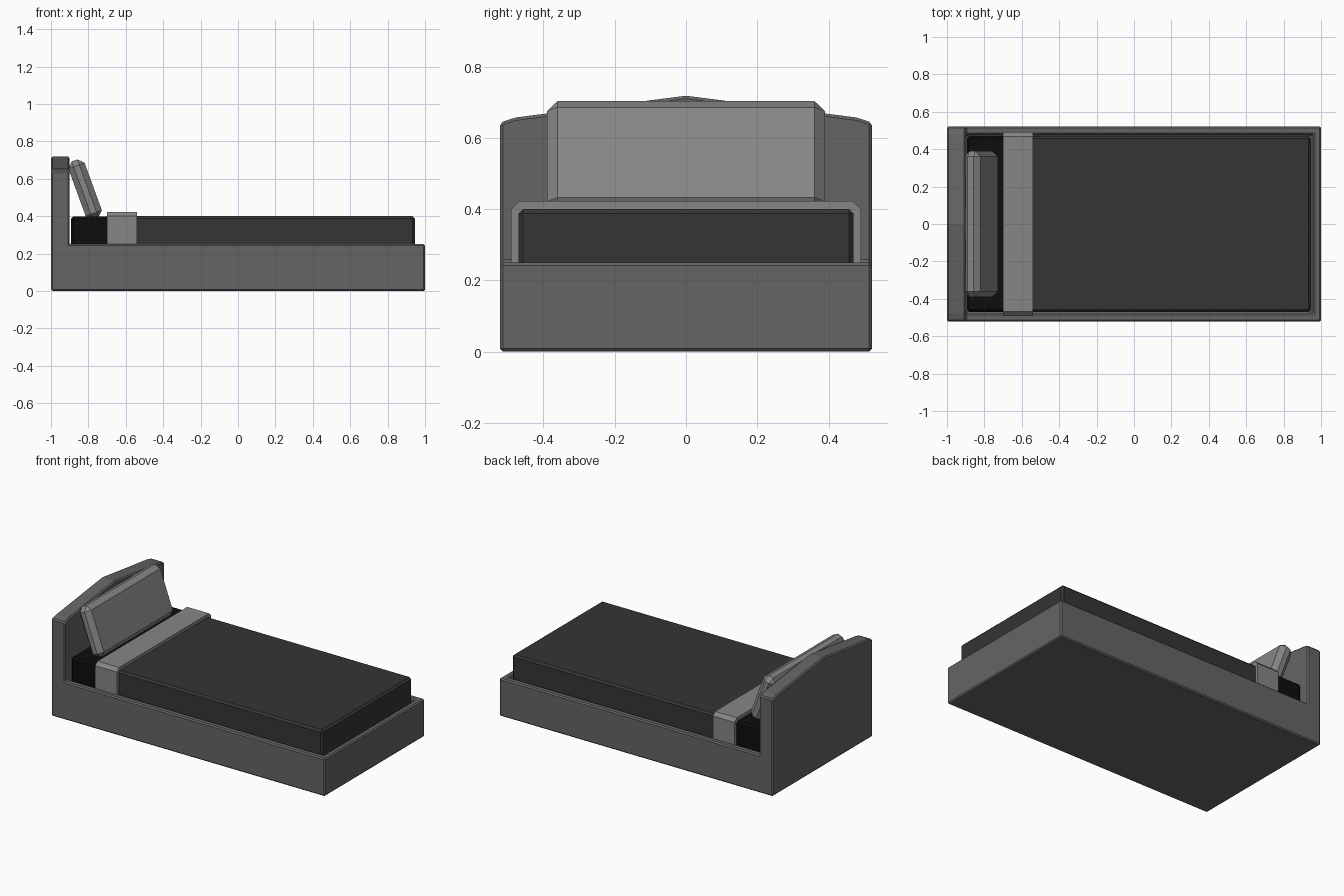
import bpy, bmesh
from math import radians

if "Cube" in bpy.data.objects:
    bpy.data.objects.remove(bpy.data.objects["Cube"])


def finish(name, bm, shade, bevel):
    bmesh.ops.recalc_face_normals(bm, faces=bm.faces[:])
    me = bpy.data.meshes.new(name)
    bm.to_mesh(me)
    bm.free()
    ob = bpy.data.objects.new(name, me)
    bpy.context.collection.objects.link(ob)
    mat = bpy.data.materials.new(name + "_grey")
    mat.diffuse_color = (shade, shade, shade, 1)
    mat.use_nodes = True
    mat.node_tree.nodes["Principled BSDF"].inputs["Base Color"].default_value = mat.diffuse_color
    me.materials.append(mat)
    if bevel:
        mod = ob.modifiers.new("bevel", "BEVEL")
        mod.width = bevel
        mod.segments = 1
        mod.limit_method = 'ANGLE'
        mod.angle_limit = radians(30)
    return ob


def loft(rings):
    # closed solid through rings with equal point counts
    bm = bmesh.new()
    vs = [[bm.verts.new(p) for p in r] for r in rings]
    n = len(rings[0])
    for a, b in zip(vs, vs[1:]):
        for i in range(n):
            j = (i + 1) % n
            bm.faces.new((a[i], a[j], b[j], b[i]))
    bm.faces.new(vs[0])
    bm.faces.new(vs[-1][::-1])
    bmesh.ops.recalc_face_normals(bm, faces=bm.faces[:])
    return bm


def box(name, x, y, z, shade, bevel):
    bm = loft([[(x[0], yy, z[0]), (x[1], yy, z[0]), (x[1], yy, z[1]), (x[0], yy, z[1])] for yy in y])
    return finish(name, bm, shade, bevel)


# frame with peaked headboard: L-shaped side profile lofted across the width
W, RIM, TOP = 0.522, 0.478, 0.25
rings = []
for y, peak in ((-W, 0.643), (-RIM, 0.657), (0, 0.718), (RIM, 0.657), (W, 0.643)):
    prof = [(-1, 0), (1, 0), (1, TOP), (0.96, TOP), (-0.9, TOP), (-0.9, peak), (-1, peak)]
    rings.append([(x, y, z) for x, z in prof])
bm = loft(rings)
# recess that holds the mattress
well = [f for f in bm.faces if f.normal.z > 0.9
        and abs(f.calc_center_median().z - TOP) < 0.001
        and abs(f.calc_center_median().y) < RIM - 0.1
        and f.calc_center_median().x < 0.9]
bmesh.ops.inset_region(bm, faces=well, thickness=0, depth=-0.1, use_even_offset=True)
finish("bed_frame", bm, 0.13, 0.008)

# bedding
box("mattress", (-0.893, -0.58), (-0.47, 0.47), (0.14, 0.398), 0.004, 0.012)
box("blanket", (-0.66, 0.945), (-0.47, 0.47), (0.14, 0.4), 0.035, 0.013)

# folded sheet: band with only its two long top edges chamfered
S, T, C = 0.491, 0.422, 0.022
section = [(-S, 0.2), (S, 0.2), (S, T - C), (S - C, T), (-S + C, T), (-S, T - C)]
finish("folded_sheet", loft([[(x, y, z) for y, z in section] for x in (-0.7, -0.54)]), 0.24, 0)

# pillow leaning on the headboard
pillow = box("pillow", (-0.046, 0.046), (-0.39, 0.39), (-0.165, 0.165), 0.24, 0.03)
pillow.location = (-0.8175, 0, 0.543)
pillow.rotation_euler = (0, radians(-20), 0)
